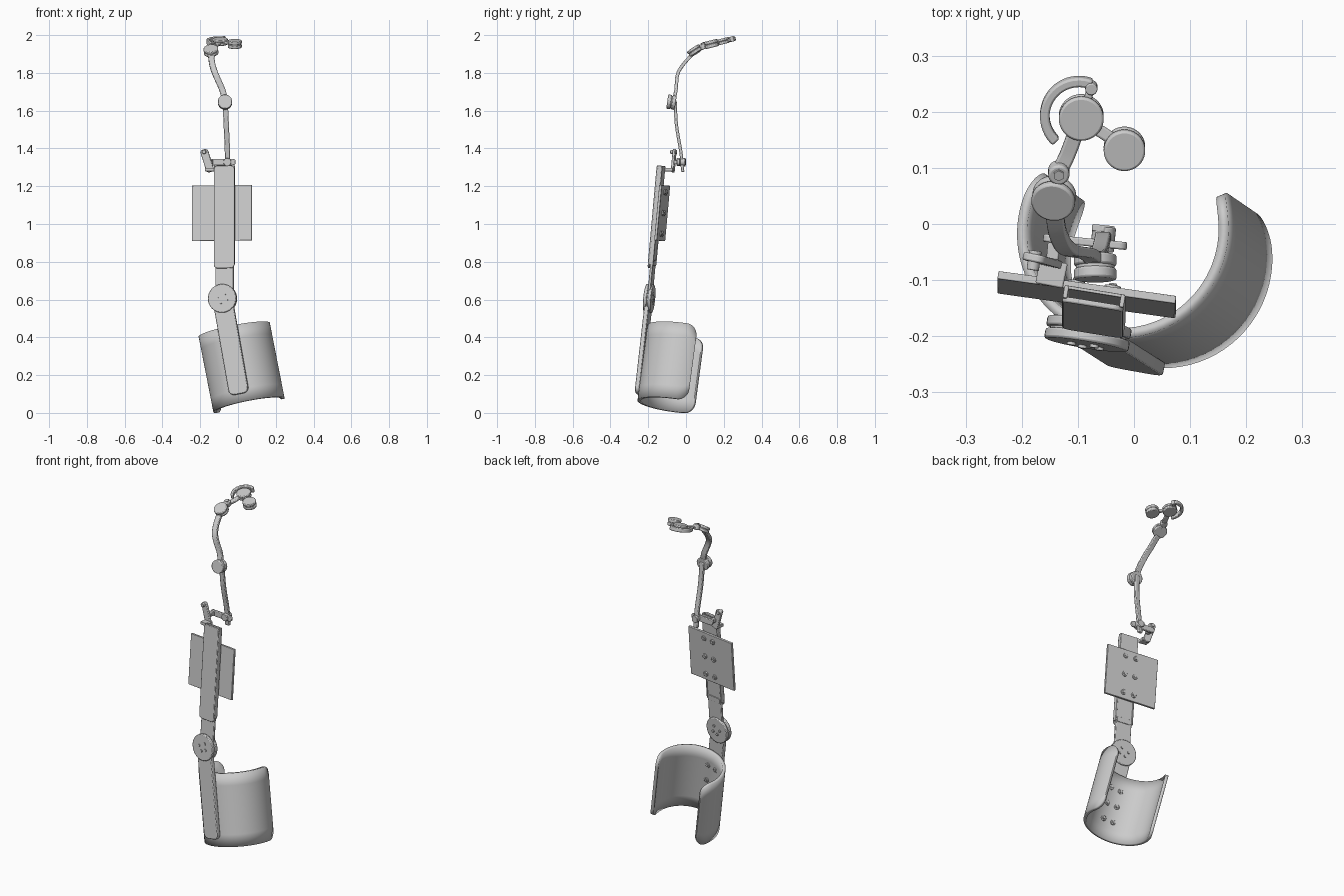
import bpy, bmesh, math
from mathutils import Vector, Matrix

cube = bpy.data.objects.get("Cube")
if cube:
    bpy.data.objects.remove(cube, do_unlink=True)

GREY = (0.6, 0.6, 0.6, 1)
mat = bpy.data.materials.new("plain grey")
mat.use_nodes = True
mat.diffuse_color = GREY
mat.node_tree.nodes["Principled BSDF"].inputs["Base Color"].default_value = GREY


def finish(name, bm, bevel=0):
    bmesh.ops.recalc_face_normals(bm, faces=bm.faces)
    mesh = bpy.data.meshes.new(name)
    bm.to_mesh(mesh)
    bm.free()
    mesh.materials.append(mat)
    ob = bpy.data.objects.new(name, mesh)
    bpy.context.collection.objects.link(ob)
    if bevel:
        mod = ob.modifiers.new("soft edge", "BEVEL")
        mod.width, mod.segments, mod.limit_method = bevel, 2, "ANGLE"
    bpy.ops.object.select_all(action="DESELECT")
    bpy.context.view_layer.objects.active = ob
    ob.select_set(True)
    bpy.ops.object.shade_smooth_by_angle(angle=math.radians(35))
    return ob


def frame(origin, up, side):
    """Local x along side, local z along up, local y pointing back."""
    z = Vector(up).normalized()
    x = Vector(side)
    x = (x - z * x.dot(z)).normalized()
    m = Matrix((x, z.cross(x), z)).transposed().to_4x4()
    m.translation = Vector(origin)
    return m


def slab(name, m, centre, size, corner=0, bevel=0.003):
    """Box in frame m; corner rounds its outline as seen from the front."""
    bm = bmesh.new()
    bmesh.ops.create_cube(bm, size=1)
    bmesh.ops.scale(bm, vec=size, verts=bm.verts)
    if corner:
        edges = [e for e in bm.edges
                 if abs((e.verts[0].co - e.verts[1].co).y) > size[1] / 2]
        bmesh.ops.bevel(bm, geom=edges, offset=corner, segments=6,
                        profile=0.5, affect="EDGES")
    bmesh.ops.translate(bm, vec=centre, verts=bm.verts)
    bmesh.ops.transform(bm, matrix=m, verts=bm.verts)
    return finish(name, bm, bevel)


def disc(name, centre, axis, radius, thick, sides=40, bevel=0.004):
    bm = bmesh.new()
    bmesh.ops.create_cone(bm, cap_ends=True, segments=sides, radius1=radius,
                          radius2=radius, depth=thick)
    rot = Vector(axis).to_track_quat("Z", "Y").to_matrix().to_4x4()
    bmesh.ops.transform(bm, matrix=Matrix.Translation(centre) @ rot, verts=bm.verts)
    return finish(name, bm, bevel)


def joint(name, centre, axis, radius, thick):
    """Two stacked discs with a groove between them."""
    c, a = Vector(centre), Vector(axis).normalized()
    disc(name + "_core", c, a, radius * 0.9, thick * 0.8, bevel=0)
    for label, s in (("outer", 1), ("inner", -1)):
        disc(f"{name}_{label}", c + a * s * thick * 0.27, a, radius, thick * 0.44)


def smooth_path(pts, steps=6):
    p = [Vector(q) for q in pts]
    p = [2 * p[0] - p[1]] + p + [2 * p[-1] - p[-2]]
    out = []
    for a, b, c, d in zip(p, p[1:], p[2:], p[3:]):
        for i in range(steps):
            t = i / steps
            out.append(0.5 * (2 * b + (c - a) * t + (2 * a - 5 * b + 4 * c - d) * t * t
                              + (3 * b - a - 3 * c + d) * t ** 3))
    return out + [p[-2]]


def strip(name, path, side, width, thick):
    """Rectangular bar swept along a path, its width along side."""
    bm = bmesh.new()
    rings = []
    for i, p in enumerate(path):
        tangent = path[min(i + 1, len(path) - 1)] - path[max(i - 1, 0)]
        m = frame(p, tangent, side)
        rings.append([bm.verts.new(m @ Vector((u * width / 2, v * thick / 2, 0)))
                      for u, v in ((-1, -1), (1, -1), (1, 1), (-1, 1))])
    for a, b in zip(rings, rings[1:]):
        for k in range(4):
            bm.faces.new((a[k], a[(k + 1) % 4], b[(k + 1) % 4], b[k]))
    bm.faces.new(rings[0])
    bm.faces.new(rings[-1])
    return finish(name, bm, 0.004)


# Open cuff with rounded corners
LEAN = (-0.19, 0.13, 0.97)
cuff = frame((-0.02, -0.013, 0.44), LEAN, (1, 0, 0))
R, H, CORNER = 0.192, 0.41, 0.06
start, end = math.radians(143), math.radians(382)
bm = bmesh.new()
cols, N, ROWS = [], 72, 6
for i in range(N + 1):
    s = (1 - math.cos(math.pi * i / N)) / 2
    ang = start + (end - start) * s
    gap = min(s, 1 - s) * (end - start) * R
    k = max(0, CORNER - gap)
    inset = CORNER - math.sqrt(CORNER ** 2 - k ** 2)
    cols.append([bm.verts.new(cuff @ Vector((R * math.cos(ang), R * math.sin(ang),
                 -inset - (H - 2 * inset) * j / ROWS))) for j in range(ROWS + 1)])
for a, b in zip(cols, cols[1:]):
    for j in range(ROWS):
        bm.faces.new((a[j], b[j], b[j + 1], a[j + 1]))
shell = finish("cuff", bm)
thick = shell.modifiers.new("wall", "SOLIDIFY")
thick.thickness, thick.offset = 0.018, -1
# the wall grows towards the cuff axis
mid = shell.data.polygons[len(shell.data.polygons) // 2]
if mid.normal.dot(mid.center - cuff.translation) < 0:
    shell.data.flip_normals()

# Lower strut and the rivets inside the cuff
SIDE = (0.98, -0.19, 0)
hinge = Vector((-0.082, -0.195, 0.605))
foot = Vector((0.007, -0.252, 0.10))
length = (hinge - foot).length
low = frame(foot, hinge - foot, SIDE)
slab("lower_strut", low, (0, 0, length / 2), (0.106, 0.024, length), 0.03, 0.004)
back = low.to_3x3() @ Vector((0, 1, 0))
for h in (0.06, 0.16, 0.26):
    for x in (-0.03, 0.03):
        disc("cuff_rivet", low @ Vector((x, 0.027, h + 0.01)), back, 0.015, 0.012, 16, 0.002)
        disc("cuff_rivet_pin", low @ Vector((x, 0.03, h + 0.01)), back, 0.008, 0.016, 6, 0)

# Hinge
up = frame(hinge, (0, 0.09, 1), (0.985, -0.16, 0))
out = up.to_3x3() @ Vector((0, -1, 0))
joint("hinge", hinge, out, 0.076, 0.042)
for sign in (-1, 1):
    for x, z in ((0.015, 0.025), (-0.026, 0.006), (0.024, -0.01), (-0.006, -0.022)):
        disc("hinge_screw", up @ Vector((x, sign * 0.022, z)), out, 0.008, 0.008, 12, 0)

# Upper strut: sliding bar inside a sleeve that is open at the back
upper = frame((-0.072, -0.183, 0.765), (0, 0.09, 1), (0.985, -0.16, 0))
slab("sliding_bar", upper, (0, 0.006, 0.1), (0.098, 0.014, 0.52), 0.01)
slab("sleeve_front", upper, (0, -0.008, 0.273), (0.11, 0.010, 0.546), 0.02)
for x in (-0.051, 0.051):
    slab("sleeve_rail", upper, (x, 0.005, 0.283), (0.008, 0.022, 0.526), 0, 0.002)
slab("sleeve_back", upper, (0, 0.014, 0.42), (0.108, 0.006, 0.25), 0, 0.001)
slab("sleeve_back_stop", upper, (0, 0.014, 0.03), (0.09, 0.005, 0.03), 0.01, 0.001)

# Mounting plate with bolts
plate = frame((-0.084, -0.126, 1.058), (0, 0.09, 1), (0.99, -0.14, 0))
slab("mounting_plate", plate, (0, 0, 0), (0.32, 0.014, 0.295), 0, 0.002)
plate_back = plate.to_3x3() @ Vector((0, 1, 0))
for z in (-0.11, 0, 0.11):
    for x in (-0.02, 0.045):
        disc("plate_bolt", plate @ Vector((x, 0.008, z)), plate_back, 0.015, 0.01, 16, 0.002)
        disc("plate_bolt_tip", plate @ Vector((x, 0.01, z)), plate_back, 0.008, 0.013, 6, 0)

# Crank linkage above the sleeve
link = frame((-0.163, -0.065, 1.335), (-0.035, 0.01, 0.11), (0.97, -0.2, 0.3))
slab("crank_arm", link, (0, 0, 0), (0.042, 0.014, 0.125), 0.015)
disc("crank_pin_top", (-0.178, -0.065, 1.382), (0.15, 1, 0), 0.011, 0.035, 16, 0.002)
slab("crank_foot", frame((-0.147, -0.088, 1.288), (0, 0, 1), SIDE),
     (0, 0, 0), (0.05, 0.045, 0.018))
cross = frame((-0.087, -0.032, 1.328), (0, 0, 1), (0.99, -0.1, -0.02))
slab("cross_link", cross, (0, 0, 0), (0.15, 0.014, 0.034), 0.014)
slab("cross_link_spacer", cross, (-0.055, -0.02, 0), (0.022, 0.035, 0.022))
disc("cross_pin", (-0.055, -0.027, 1.328), (0.1, 1, 0), 0.021, 0.045, 24, 0.003)
disc("cross_pin_head", (-0.055, -0.008, 1.328), (0.1, 1, 0), 0.023, 0.012, 6, 0.002)

# Lower arm and middle joint
X = (1, 0, 0)
strip("lower_arm", smooth_path([(-0.055, -0.017, 1.275), (-0.056, -0.027, 1.38),
      (-0.062, -0.05, 1.52), (-0.068, -0.058, 1.655)]), X, 0.028, 0.017)
joint("middle_joint", (-0.069, -0.077, 1.645), (0, -1, 0.15), 0.038, 0.046)

# Upper arm and upper joint
strip("upper_arm", smooth_path([(-0.07, -0.065, 1.655), (-0.083, -0.053, 1.71),
      (-0.118, -0.045, 1.79), (-0.135, -0.018, 1.84), (-0.143, 0.03, 1.895)]),
      X, 0.032, 0.018)
TILT = (-0.1, -0.54, 0.84)
joint("upper_joint", (-0.143, 0.046, 1.917), TILT, 0.039, 0.034)

# Short wrist links
strip("wrist_link", smooth_path([(-0.143, 0.06, 1.915), (-0.133, 0.092, 1.935),
      (-0.118, 0.125, 1.945), (-0.103, 0.165, 1.958)]), X, 0.028, 0.014)
disc("wrist_pin", (-0.134, 0.092, 1.94), (0, -0.4, 0.9), 0.019, 0.03, 24)
disc("wrist_pin_head", (-0.134, 0.092, 1.945), (0, -0.4, 0.9), 0.01, 0.032, 6, 0)

# Curved guard around the hand disc
hoop = []
for i in range(25):
    a = math.radians(228 - 160 * i / 24)
    y = 0.193 + 0.061 * math.sin(a)
    hoop.append(Vector((-0.098 + 0.061 * math.cos(a), y, 1.966 + 0.25 * (y - 0.193))))
strip("hand_hoop", hoop, (0, -0.25, 1), 0.024, 0.017)
disc("hoop_pin", (-0.076, 0.243, 1.979), (0, -0.25, 1), 0.011, 0.028, 16, 0.002)
strip("hoop_link", [Vector((-0.077, 0.245, 1.976)), Vector((-0.085, 0.21, 1.968))], X, 0.014, 0.014)

# Hand discs
joint("hand_disc", (-0.094, 0.19, 1.966), (0, -0.25, 1), 0.04, 0.032)
strip("finger_link", [Vector((-0.075, 0.175, 1.962)), Vector((-0.03, 0.146, 1.955))],
      (0.5, 0.8, 0), 0.022, 0.016)
joint("finger_disc", (-0.017, 0.134, 1.953), (0, -0.25, 1), 0.037, 0.04)
